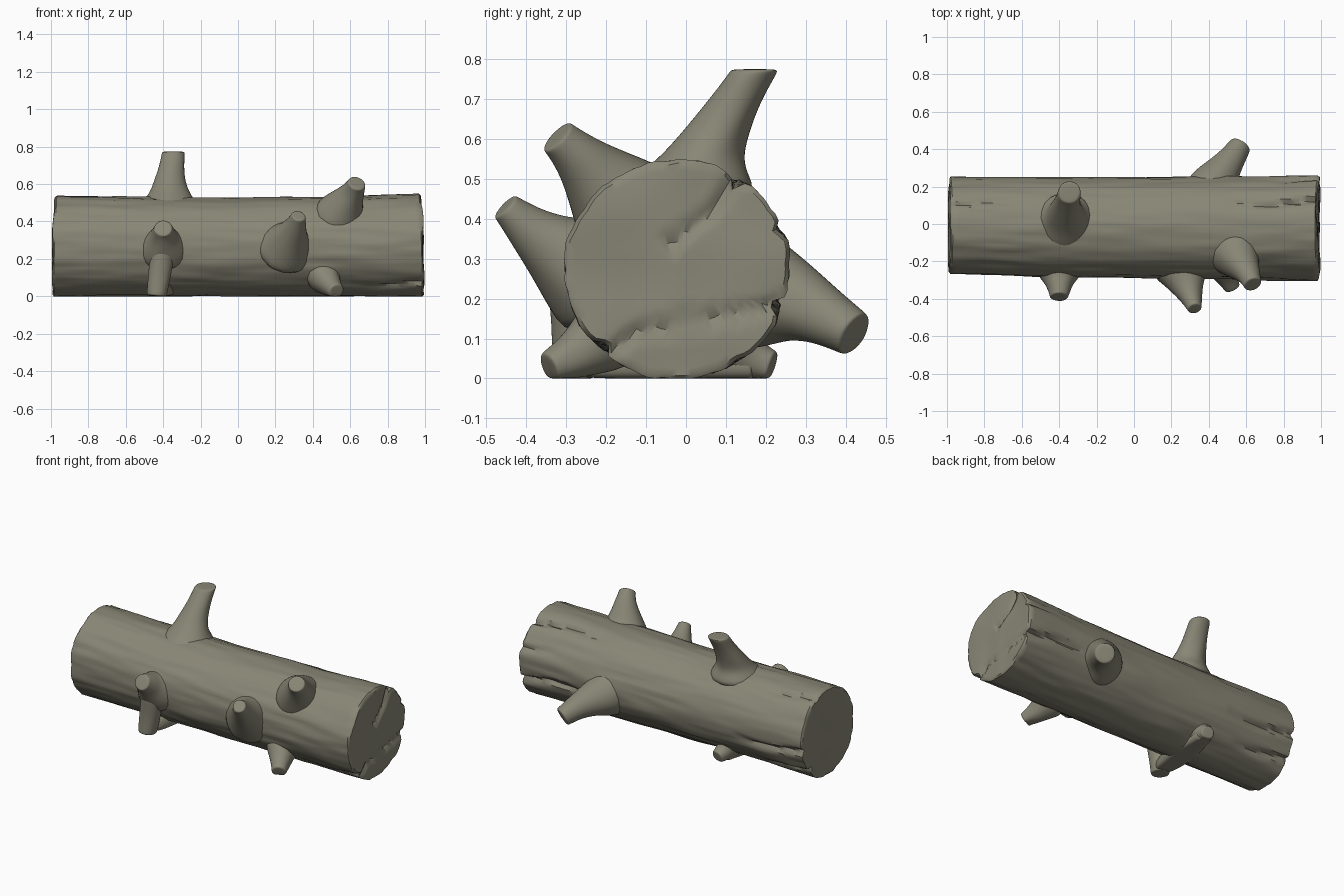
import bpy, bmesh, math, random
from mathutils import Vector, noise

if "Cube" in bpy.data.objects:
    bpy.data.objects.remove(bpy.data.objects["Cube"])

random.seed(4)
bark = bpy.data.materials.new("weathered_bark")
bark.diffuse_color = (0.25, 0.24, 0.18, 1)
bark.use_nodes = True
bark.node_tree.nodes["Principled BSDF"].inputs["Base Color"].default_value = bark.diffuse_color


def finish(bm, name):
    bmesh.ops.recalc_face_normals(bm, faces=bm.faces)
    me = bpy.data.meshes.new(name)
    bm.to_mesh(me)
    bm.free()
    ob = bpy.data.objects.new(name, me)
    bpy.context.collection.objects.link(ob)
    me.materials.append(bark)
    for p in me.polygons:
        p.use_smooth = True
    return ob


def skin(bm, rings):
    # bridge consecutive rings of vertices
    for a, b in zip(rings, rings[1:]):
        n = len(a)
        for i in range(n):
            j = (i + 1) % n
            bm.faces.new((a[i], a[j], b[j], b[i]))


def lerp_table(table, x):
    for a, b in zip(table, table[1:]):
        if x <= b[0]:
            t = max(0, (x - a[0]) / (b[0] - a[0]))
            t = t * t * (3 - 2 * t)
            return [p + (q - p) * t for p, q in zip(a[1:], b[1:])]
    return table[-1][1:]


# trunk section along x: x, centre y, centre z, half width, half height
SECTIONS = [(-1, -.01, .27, .26, .27), (-.4, -.018, .266, .268, .264),
            (0, -.02, .265, .27, .262), (.5, -.022, .268, .275, .266),
            (1, -.022, .273, .283, .275)]
# drying cracks: angle, x where it fades out, x where it is deepest, depth, width
CRACKS = [(60, .5, 1, .035, .05), (-17, .45, 1, .04, .06), (231, .6, 1, .025, .06),
          (25, .75, 1, .015, .05), (62, -.65, -1, .02, .05), (-12, -.5, -1, .035, .06),
          (-45, -.6, -1, .03, .06)]
# splits across the right end grain (y, z)
SPLITS = [[(.12, .51), (.07, .42), (-.04, .335)],
          [(.24, .19), (.14, .165), (0, .14), (-.13, .115), (-.2, .05)]]


def trunk_point(x, a, frac=1.0):
    cy, cz, ry, rz = lerp_table(SECTIONS, x)
    c, s = math.cos(a), math.sin(a)
    k = 1 + .022 * noise.noise(Vector((x * 1.8, c * 3.5, s * 3.5)))
    k += .022 * noise.noise(Vector((x * 3.5 + 9, c * 9, s * 9)))
    for deg, x0, x1, depth, width in CRACKS:
        t = min(1, max(0, (x - x0) / (x1 - x0)))
        d = a - math.radians(deg) - .06 * math.sin(x * 11)
        d = (d + math.pi) % (2 * math.pi) - math.pi
        k -= depth / ry * t ** .6 * math.exp(-(d / width) ** 2)
    return cy + ry * k * frac * c, max(0, cz + rz * k * frac * s)


def split_depth(y, z):
    p, best = Vector((y, z)), 1
    for line in SPLITS:
        for a, b in zip(line, line[1:]):
            a, b = Vector(a), Vector(b)
            t = max(0, min(1, (p - a).dot(b - a) / (b - a).length_squared))
            best = min(best, (p - a - (b - a) * t).length)
    return .016 * math.exp(-(best / .016) ** 2)


def build_trunk():
    bm = bmesh.new()
    M, N = 96, 84
    angles = [2 * math.pi * i / M for i in range(M)]

    def ring(x, frac=1.0, end=0):
        out = []
        for a in angles:
            y, z = trunk_point(x, a, frac)
            px = x * (1 - .018 * (z / .55) ** 2)
            if end:
                px -= end * .012 * (.5 + noise.noise(Vector((y * 6, z * 6, end * 5))))
                if end > 0:
                    px -= split_depth(y, z)
            out.append(bm.verts.new((px, y, z)))
        return out

    fr = [.05, .15, .25, .35, .45, .55, .65, .75, .83, .9, .965]
    rings = [ring(-1, f, -1) for f in fr]
    rings += [ring(-.985 + 1.97 * i / N) for i in range(N + 1)]
    rings += [ring(1, f, 1) for f in reversed(fr)]
    skin(bm, rings)
    bm.faces.new(rings[0])
    bm.faces.new(rings[-1])
    return finish(bm, "log_trunk")


def branch(name, pts, axis=None, sides=12):
    # tapered stub with flared root; pts are (x, y, z, radius)
    bm = bmesh.new()
    P = [Vector(p[:3]) for p in pts]
    rings = []

    def ring(c, r, t):
        u = t.cross(Vector((1, 0, 0))).normalized()
        v = t.cross(u).normalized()
        vs = []
        for i in range(sides):
            a = 2 * math.pi * i / sides
            q = c + (u * math.cos(a) + v * math.sin(a)) * r * random.uniform(.95, 1.05)
            q.z = max(0, q.z)
            vs.append(bm.verts.new(q))
        rings.append(vs)

    for i, c in enumerate(P):
        t = axis or (P[min(i + 1, len(P) - 1)] - P[max(i - 1, 0)]).normalized()
        if i == len(P) - 1:
            ring(c - (P[-1] - P[-2]).normalized() * .012, pts[i][3] * 1.03, t)
            ring(c, pts[i][3], t)
            ring(c + t * .002, pts[i][3] * .7, t)
        else:
            ring(c, pts[i][3], t)
    skin(bm, rings)
    bm.faces.new(rings[0])
    bm.faces.new(rings[-1])
    ob = finish(bm, name)
    ob.modifiers.new("smooth", "SUBSURF").levels = 2
    ob.modifiers["smooth"].render_levels = 2
    return ob


trunk = build_trunk()
bpy.context.view_layer.objects.active = trunk
trunk.select_set(True)
bpy.ops.object.shade_smooth_by_angle(angle=math.radians(40))

# branch stubs
branch("top_branch", [(-.37, .01, .44, .19), (-.37, .02, .51, .145), (-.365, .035, .55, .11),
                      (-.365, .07, .61, .088), (-.355, .12, .69, .07), (-.345, .172, .772, .062)],
       Vector((0, 0, 1)))
branch("front_left_branch", [(-.4, -.19, .25, .17), (-.4, -.26, .28, .125), (-.4, -.305, .31, .085),
                             (-.4, -.345, .34, .065), (-.4, -.39, .365, .05)])
branch("front_left_root", [(-.4, -.29, .33, .06), (-.405, -.278, .22, .07), (-.42, -.275, .12, .064),
                           (-.435, -.285, .0, .055)])
branch("front_middle_branch", [(.24, -.19, .24, .19), (.265, -.265, .28, .14), (.285, -.33, .325, .095),
                               (.305, -.39, .37, .062), (.325, -.452, .43, .04)])
branch("front_upper_branch", [(.53, -.13, .40, .17), (.56, -.19, .465, .125), (.59, -.235, .52, .085),
                              (.615, -.275, .56, .064), (.635, -.322, .605, .05)])
branch("back_branch", [(.40, .13, .23, .17), (.43, .22, .205, .135), (.475, .28, .19, .10),
                       (.525, .35, .155, .075), (.57, .422, .112, .06)])

# low feet resting on the ground
branch("front_foot", [(.44, -.17, .13, .12), (.475, -.24, .08, .08), (.50, -.29, .05, .058),
                      (.525, -.342, .025, .045)])
branch("back_foot", [(-.40, .06, .13, .12), (-.39, .13, .07, .08), (-.38, .17, .045, .055),
                     (-.37, .215, .03, .042)])
branch("under_ridge", [(-.43, -.30, .03, .05), (-.42, -.15, .04, .075), (-.40, .0, .04, .08),
                       (-.38, .17, .03, .05)])
